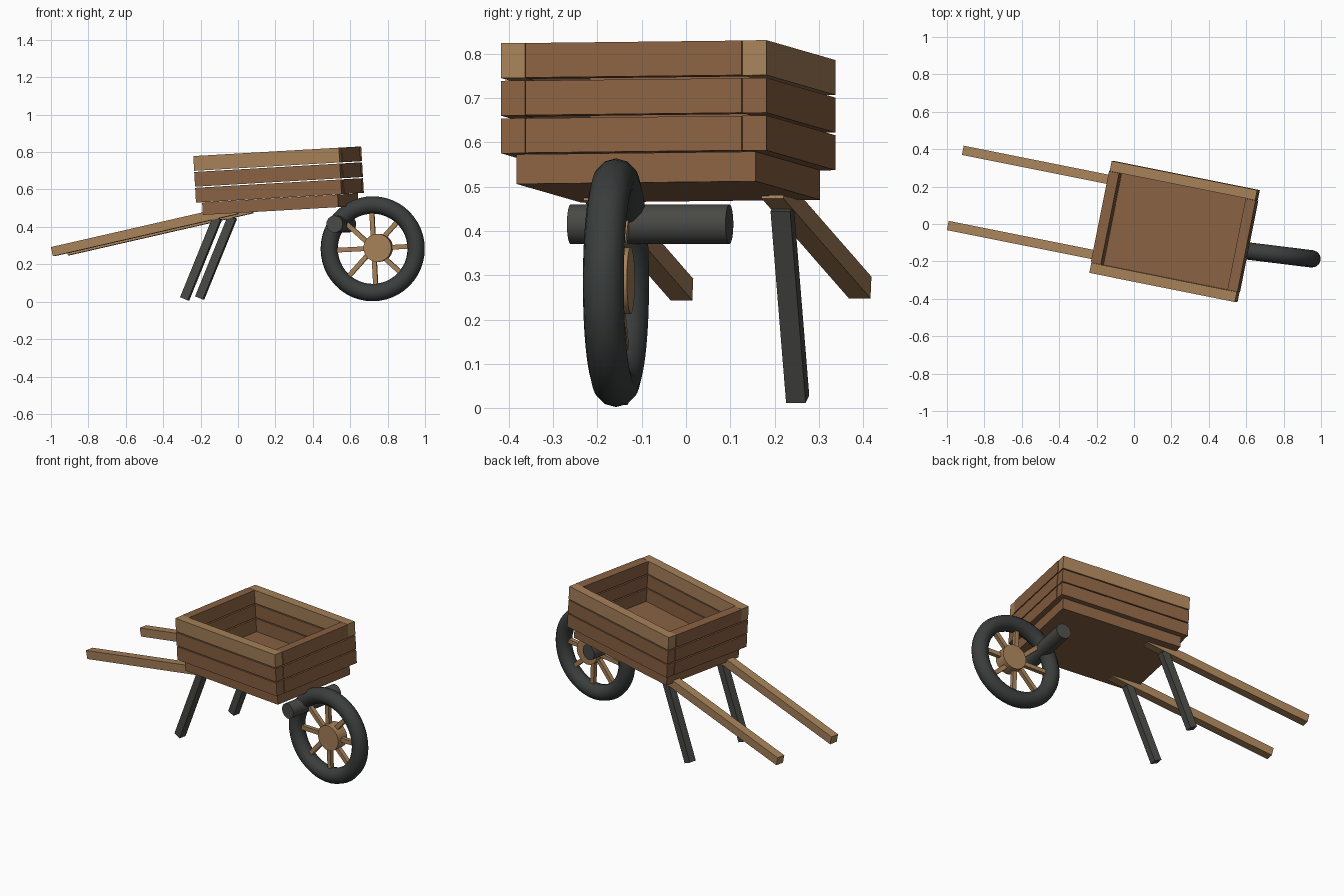
import bpy
from math import radians, sin, cos, pi
from mathutils import Matrix, Vector

if "Cube" in bpy.data.objects:
    bpy.data.objects.remove(bpy.data.objects["Cube"])


def material(name, rgb):
    m = bpy.data.materials.new(name)
    m.diffuse_color = (*rgb, 1)
    m.use_nodes = True
    m.node_tree.nodes["Principled BSDF"].inputs["Base Color"].default_value = m.diffuse_color
    return m


LIGHT = material("light_wood", (0.38, 0.22, 0.10))
BROWN = material("brown_wood", (0.25, 0.12, 0.055))
IRON = material("dark_iron", (0.065, 0.067, 0.06))
RUBBER = material("rubber", (0.042, 0.048, 0.045))

YAW = radians(-11.3)
TRAY = (Matrix.Translation((0.228, -0.04, 0.488))
        @ Matrix.Rotation(radians(-3.3), 4, 'Y') @ Matrix.Rotation(YAW, 4, 'Z'))
SIDE = Vector((-sin(YAW), cos(YAW), 0))


def finish(name, mat, matrix):
    ob = bpy.context.object
    ob.name = name
    ob.data.materials.append(mat)
    ob.matrix_world = matrix
    return ob


def box(name, size, mat, matrix):
    bpy.ops.mesh.primitive_cube_add(size=1)
    ob = finish(name, mat, matrix)
    ob.data.transform(Matrix.Diagonal((*size, 1)))
    return ob


def ground_point(u, v, z):
    """Point along / across the barrow at a world height."""
    return Vector((0.21 + u * cos(YAW) - v * sin(YAW),
                   -0.04 + u * sin(YAW) + v * cos(YAW), z + 0.0113 * v))


def beam(name, a, b, width, mat):
    """Square bar from a to b, kept square to the barrow's side direction."""
    x = (b - a).normalized()
    y = (SIDE - x * SIDE.dot(x)).normalized()
    z = x.cross(y)
    rot = Matrix((x, y, z)).transposed().to_4x4()
    return box(name, ((b - a).length, width, width), mat,
               Matrix.Translation((a + b) / 2) @ rot)


# Tray floor
box("tray_floor", (0.74, 0.55, 0.067), BROWN, TRAY @ Matrix.Translation((0, 0, 0.0335)))

# Three rows of slats around the tray, top side slats lighter
for row in range(3):
    z = 0.068 + 0.085 * row + 0.0395
    for s in (-1, 1):
        box("side_slat", (0.795, 0.055, 0.079), LIGHT if row == 2 else BROWN,
            TRAY @ Matrix.Translation((0, s * 0.2775, z)))
        box("end_slat", (0.055, 0.498, 0.078), BROWN,
            TRAY @ Matrix.Translation((s * 0.373, 0, z)))

# Handles and legs
for s in (-1, 1):
    v = s * 0.205
    beam("handle", ground_point(-1.183, v, 0.27), ground_point(-0.18, v, 0.495), 0.05, LIGHT)
    beam("leg", ground_point(-0.464, v, 0.018), ground_point(-0.285, v, 0.45), 0.045, IRON)

# Axle bar above the wheel
bpy.ops.mesh.primitive_cylinder_add(vertices=32, radius=0.045, depth=0.365)
finish("axle_bar", IRON, Matrix.Translation((0.552, -0.081, 0.415))
       @ Matrix.Rotation(YAW, 4, 'Z') @ Matrix.Rotation(pi / 2, 4, 'X'))
bpy.ops.object.shade_smooth_by_angle()

# Wheel: tyre, hub and eight spokes, slightly turned
WHEEL = (Matrix.Translation((0.72, -0.158, 0.283)) @ Matrix.Rotation(radians(-7), 4, 'Z')
         @ Matrix.Rotation(pi / 2, 4, 'X'))
bpy.ops.mesh.primitive_torus_add(major_radius=0.234, minor_radius=0.0465,
                                 major_segments=48, minor_segments=12)
finish("tyre", RUBBER, WHEEL)
bpy.ops.object.shade_smooth_by_angle(angle=radians(60))

bpy.ops.mesh.primitive_cylinder_add(vertices=32, radius=0.075, depth=0.075)
finish("hub", LIGHT, WHEEL @ Matrix.Translation((0.03, 0.005, 0)))
bpy.ops.object.shade_smooth_by_angle()

for i in range(8):
    box("spoke", (0.17, 0.025, 0.025), LIGHT,
        WHEEL @ Matrix.Translation((0.006, 0.003, 0))
        @ Matrix.Rotation(i * pi / 4 + radians(3), 4, 'Z')
        @ Matrix.Translation((0.12, 0, 0)))
